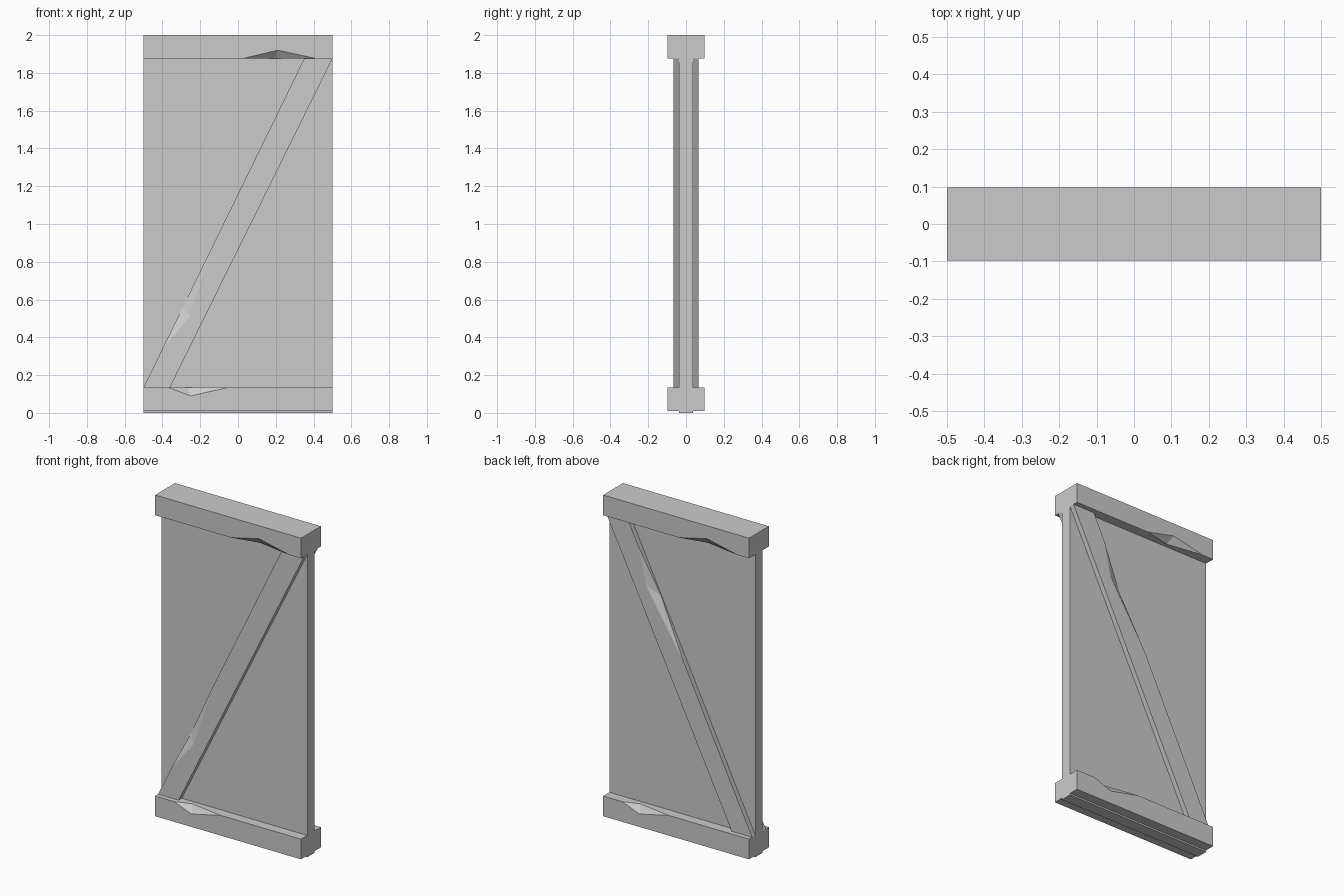
import bpy, bmesh
from mathutils import Vector

if "Cube" in bpy.data.objects:
    bpy.data.objects.remove(bpy.data.objects["Cube"])


def make_object(name, bm):
    bmesh.ops.recalc_face_normals(bm, faces=bm.faces)
    mesh = bpy.data.meshes.new(name)
    bm.to_mesh(mesh)
    bm.free()
    obj = bpy.data.objects.new(name, mesh)
    bpy.context.collection.objects.link(obj)
    return obj


def prism(name, outline, half_depth):
    """Extrude an x-z outline symmetrically along y."""
    bm = bmesh.new()
    face = bm.faces.new([bm.verts.new((x, -half_depth, z)) for x, z in outline])
    ext = bmesh.ops.extrude_face_region(bm, geom=[face])["geom"]
    verts = [g for g in ext if isinstance(g, bmesh.types.BMVert)]
    bmesh.ops.translate(bm, verts=verts, vec=(0, 2 * half_depth, 0))
    return make_object(name, bm)


def slab(name, half_depth, z0, z1):
    return prism(name, [(-.5, z0), (.5, z0), (.5, z1), (-.5, z1)], half_depth)


def chip(obj, chips):
    """Break notches out of edges: each is edge ends a, b and face points p, q."""
    bm = bmesh.new()
    for points in chips:
        a, b, p, q = (Vector(v) for v in points)
        mean = (p + q) / 2
        axis = (b - a).normalized()
        foot = a + axis * (mean - a).dot(axis)
        outer = foot * 2 - mean
        verts = [bm.verts.new(v) for v in (a, b, p, q, outer)]
        bmesh.ops.convex_hull(bm, input=verts)
    cutter = make_object("chip_cutter", bm)
    cutter.hide_render = True
    mod = obj.modifiers.new("chips", 'BOOLEAN')
    mod.operation = 'DIFFERENCE'
    mod.solver = 'EXACT'
    mod.object = cutter
    deps = bpy.context.evaluated_depsgraph_get()
    result = bpy.data.meshes.new_from_object(obj.evaluated_get(deps))
    obj.modifiers.clear()
    obj.data = result
    bpy.data.objects.remove(cutter)


def both_sides(points):
    """A chip on the front plus its half-turn copy on the back."""
    return [points, [(-x, -y, z) for x, y, z in points]]


BEAM, BRACE, WALL = .097, .067, .036
LOW, HIGH = .135, 1.875

# Plain wall panel, projecting slightly below the sill
slab("wall_panel", WALL, 0, 1.95)

# Top beam with a broken lower edge on each side
top = slab("top_beam", BEAM, HIGH, 2)
chip(top, both_sides([(.02, -BEAM, HIGH), (.42, -BEAM, HIGH),
                      (.21, -BEAM, 1.92), (.19, -.06, HIGH)]))

# Bottom beam with a broken upper edge on each side
bottom = slab("bottom_beam", BEAM, .01, LOW)
chip(bottom, both_sides([(-.37, -BEAM, LOW), (-.05, -BEAM, LOW),
                         (-.25, -BEAM, .09), (-.27, -.062, LOW)]))

# Diagonal brace running through the wall, chipped along its upper edge
brace = prism("diagonal_brace",
              [(-.5, LOW), (-.36, LOW), (.5, HIGH), (.35, HIGH)], BRACE)


def upper_edge(z, y, inset=0):
    return (-.5 + .85 * (z - LOW) / (HIGH - LOW) + inset, y, z)


chip(brace, [
    [upper_edge(.33, -BRACE), upper_edge(.9, -BRACE),
     upper_edge(.51, -BRACE, .06), upper_edge(.56, -.04)],
    [upper_edge(1.72, BRACE), upper_edge(1.1, BRACE),
     upper_edge(1.5, BRACE, .06), upper_edge(1.45, .04)],
])
